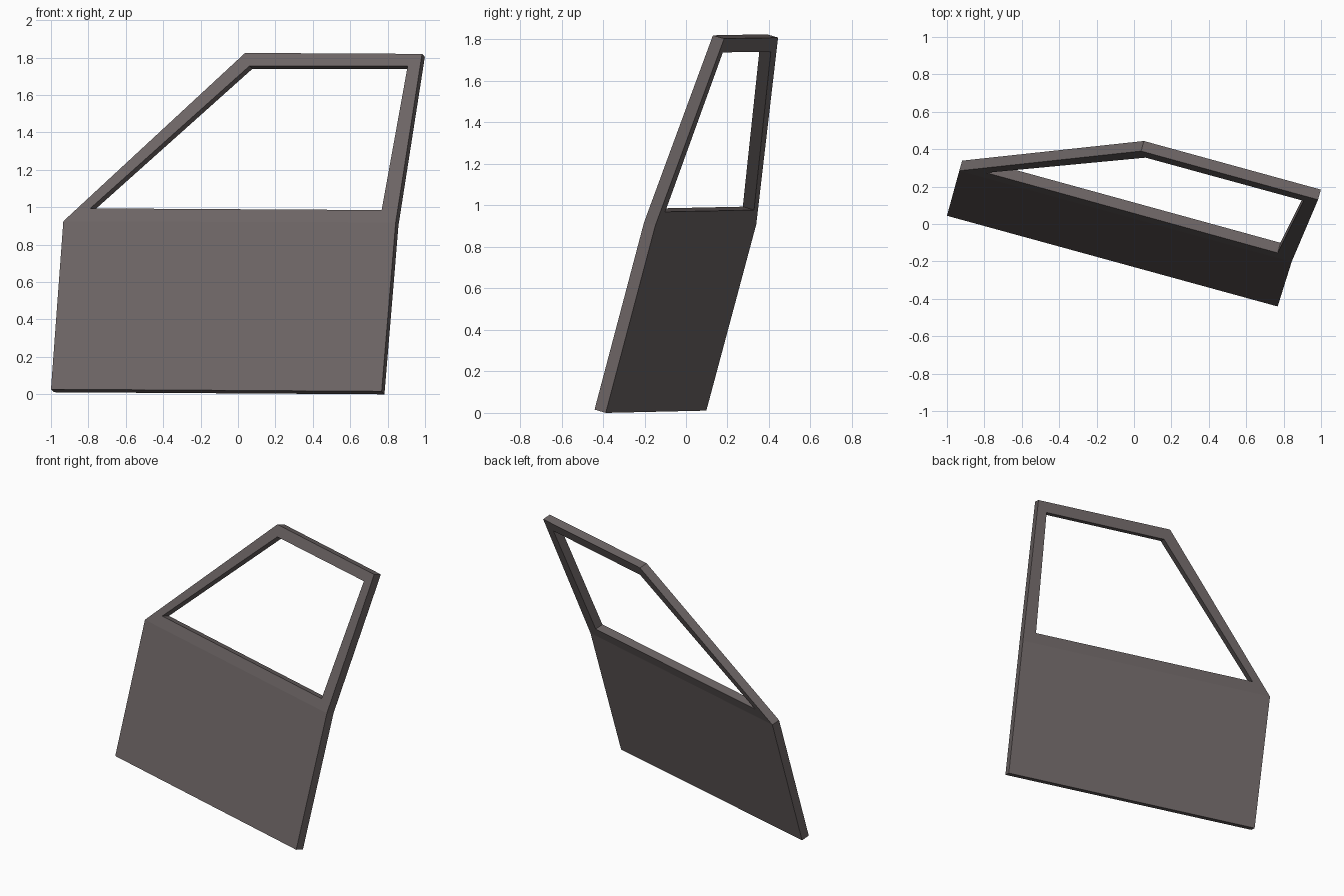
import bpy, bmesh
from mathutils import Vector

if "Cube" in bpy.data.objects:
    bpy.data.objects.remove(bpy.data.objects["Cube"])

# paint
paint = bpy.data.materials.new("warm_grey_paint")
paint.diffuse_color = (0.150, 0.128, 0.128, 1)
paint.use_nodes = True
paint.node_tree.nodes["Principled BSDF"].inputs["Base Color"].default_value = paint.diffuse_color

THICK = Vector((0.015, 0.054, -0.016))   # outer skin to inner skin


def skin(x, z, slope):
    """Point on the outer skin; slope is how far it leans back per unit height."""
    return Vector((x, 0.285 - 0.2725 * (x + 0.935) + slope * (z - 0.925), z))


LOW, UP = 0.288, 0.411
# door outline: sill pair, belt line pair, roof pair
sill = [skin(-1.0, 0.027, LOW), skin(0.768, 0.016, LOW)]
belt = [skin(-0.934, 0.925, UP), skin(0.843, 0.919, UP)]
roof = [skin(0.984, 1.820, UP), skin(0.038, 1.825, UP)]
# window opening, same order as the upper outline
window = [skin(-0.790, 0.994, UP), skin(0.768, 0.985, UP),
          skin(0.907, 1.754, UP), skin(0.062, 1.756, UP)]

bm = bmesh.new()
s = [bm.verts.new(p) for p in sill]
u = [bm.verts.new(p) for p in belt + roof]
w = [bm.verts.new(p) for p in window]

# lower panel and the window frame ring
bm.faces.new((s[0], s[1], u[1], u[0]))
for i in range(4):
    j = (i + 1) % 4
    bm.faces.new((u[i], u[j], w[j], w[i]))

# give the sheet its thickness
ext = bmesh.ops.extrude_face_region(bm, geom=bm.faces[:], use_keep_orig=True)
bmesh.ops.translate(bm, vec=THICK,
                    verts=[g for g in ext["geom"] if isinstance(g, bmesh.types.BMVert)])
bmesh.ops.recalc_face_normals(bm, faces=bm.faces[:])

mesh = bpy.data.meshes.new("door_panel")
bm.to_mesh(mesh)
bm.free()
mesh.materials.append(paint)
door = bpy.data.objects.new("door_panel", mesh)
bpy.context.collection.objects.link(door)
